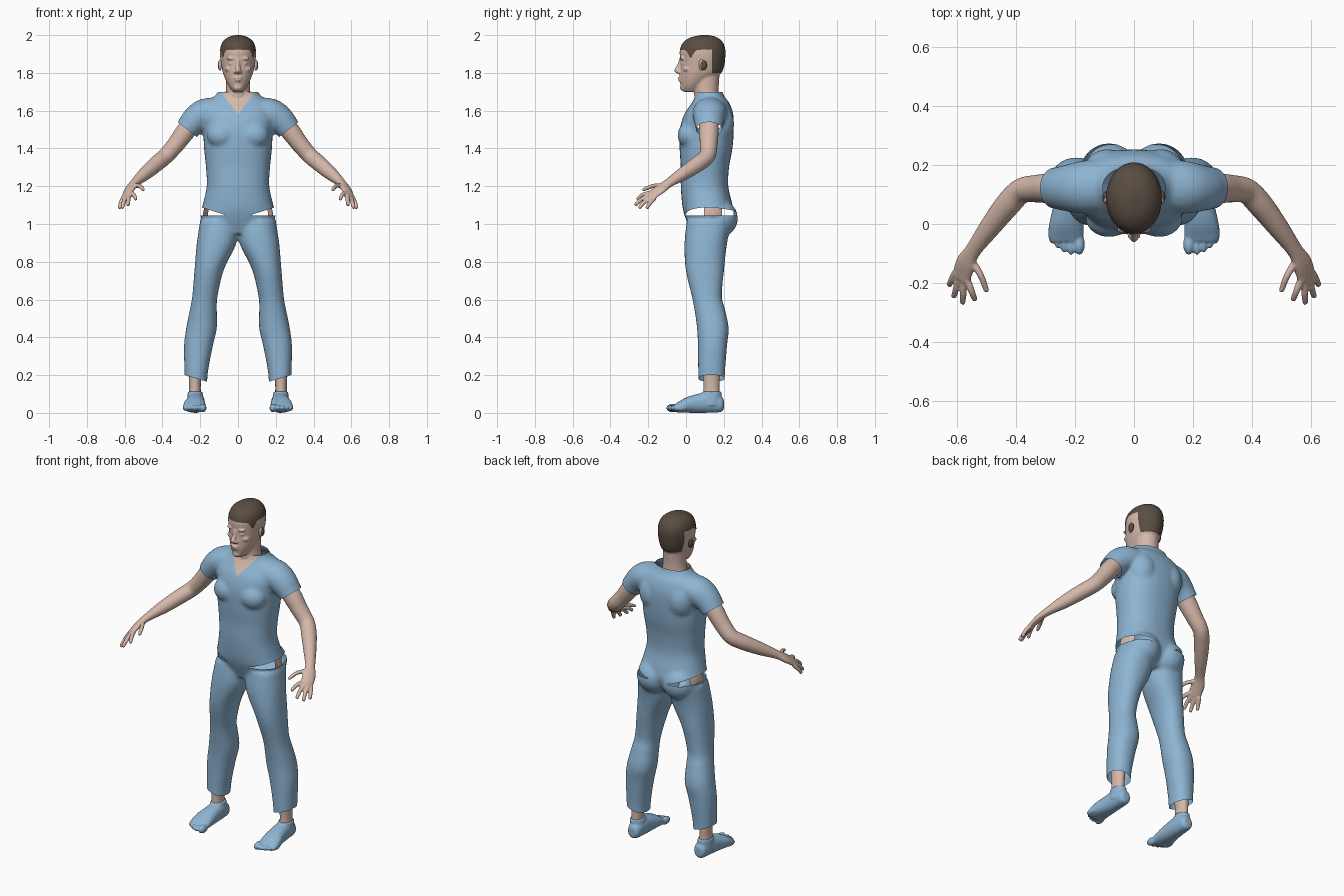
import bpy, bmesh, math
from mathutils import Vector, Matrix

cube = bpy.data.objects.get("Cube")
if cube:
    bpy.data.objects.remove(cube, do_unlink=True)

X, Y, Z = Vector((1, 0, 0)), Vector((0, 1, 0)), Vector((0, 0, 1))
SIDES = (1, -1)


def material(name, color):
    mat = bpy.data.materials.new(name)
    mat.use_nodes = True
    mat.diffuse_color = (*color, 1)
    mat.node_tree.nodes["Principled BSDF"].inputs["Base Color"].default_value = (*color, 1)
    return mat


CLOTH = material("blue cloth", (0.27, 0.46, 0.65))
SKIN = material("skin", (0.67, 0.48, 0.4))
HAIR = material("dark brown hair", (0.1, 0.075, 0.055))


def spline(rows, steps=5):
    """Smoothly interpolate section rows (x, y, z, half width, half depth)."""
    out = []
    for i in range(len(rows) - 1):
        p0, p1 = rows[max(i - 1, 0)], rows[i]
        p2, p3 = rows[i + 1], rows[min(i + 2, len(rows) - 1)]
        for s in range(steps):
            t = s / steps
            out.append([b + t * ((c - a) + t * ((2 * a - 5 * b + 4 * c - d)
                        + t * (3 * b - a - 3 * c + d))) / 2
                        for a, b, c, d in zip(p0, p1, p2, p3)])
    out.append(list(rows[-1]))
    return out


def loft(bm, rows, frame=(X, Y), side=None, sx=1, power=2, count=32):
    """Closed tube through oval sections, in a fixed frame or following its path."""
    rows = spline(rows)
    rings = []
    for i, (x, y, z, a, b) in enumerate(rows):
        u, v = frame
        if side:
            t = (Vector(rows[min(i + 1, len(rows) - 1)][:3]) - Vector(rows[max(i - 1, 0)][:3])).normalized()
            u = (side - t * side.dot(t)).normalized()
            v = t.cross(u)
        ring = []
        for k in range(count):
            ang = math.tau * k / count
            c, s = math.cos(ang), math.sin(ang)
            c = math.copysign(abs(c) ** (2 / power), c)
            s = math.copysign(abs(s) ** (2 / power), s)
            p = Vector((x, y, z)) + u * (a * c) + v * (b * s)
            ring.append(bm.verts.new((p.x * sx, p.y, p.z)))
        rings.append(ring)
    for lo, hi in zip(rings, rings[1:]):
        for k in range(count):
            n = (k + 1) % count
            bm.faces.new((lo[k], lo[n], hi[n], hi[k]))
    bm.faces.new(rings[0])
    bm.faces.new(rings[-1])


def ball(bm, center, radii):
    mat = Matrix.Translation(center) @ Matrix.Diagonal((*radii, 1))
    bmesh.ops.create_uvsphere(bm, u_segments=24, v_segments=16, radius=1, matrix=mat)


def finish(bm, name, mats, voxel=0, smooth=0):
    """Make an object; optionally fuse its pieces into one smooth skin."""
    bmesh.ops.recalc_face_normals(bm, faces=bm.faces)
    mesh = bpy.data.meshes.new(name)
    bm.to_mesh(mesh)
    bm.free()
    obj = bpy.data.objects.new(name, mesh)
    bpy.context.collection.objects.link(obj)
    if voxel:
        fuse = obj.modifiers.new("fuse", "REMESH")
        fuse.mode, fuse.voxel_size = "VOXEL", voxel
        relax = obj.modifiers.new("relax", "SMOOTH")
        relax.factor, relax.iterations = 0.5, smooth
        graph = bpy.context.evaluated_depsgraph_get()
        fused = bpy.data.meshes.new_from_object(obj.evaluated_get(graph))
        obj.modifiers.clear()
        obj.data = fused
        bpy.data.meshes.remove(mesh)
        fused.name = name
    obj.data.materials.clear()
    for mat in mats:
        obj.data.materials.append(mat)
    obj.data.shade_smooth()
    return obj


def carve(obj, planes, remove, index):
    """Cut along planes, drop the faces chosen by one rule, colour by another."""
    bm = bmesh.new()
    bm.from_mesh(obj.data)
    for co, no in planes:
        bmesh.ops.bisect_plane(bm, geom=bm.verts[:] + bm.edges[:] + bm.faces[:],
                               plane_co=co, plane_no=no, dist=1e-5)
    gone = [f for f in bm.faces if remove(f.calc_center_median())]
    bmesh.ops.delete(bm, geom=gone, context="FACES")
    for f in bm.faces:
        f.material_index = index(f.calc_center_median())
    bm.to_mesh(obj.data)
    bm.free()


# Clothing: torso, legs and sleeves fused together
bm = bmesh.new()
loft(bm, [(0, .115, .95, .1, .085), (0, .122, 1.04, .198, .128), (0, .113, 1.1, .187, .133),
          (0, .098, 1.2, .166, .126), (0, .1, 1.3, .17, .128), (0, .106, 1.4, .18, .14),
          (0, .11, 1.5, .185, .143), (0, .12, 1.58, .195, .13), (0, .13, 1.64, .17, .1),
          (0, .125, 1.68, .12, .075), (0, .12, 1.73, .09, .068)], power=2.3)
for sx in SIDES:
    loft(bm, [(.1, .125, 1.02, .1, .12), (.113, .105, .9, .105, .113), (.152, .1, .76, .078, .102),
              (.175, .11, .62, .067, .08), (.183, .125, .55, .071, .081), (.193, .142, .45, .081, .084),
              (.21, .14, .35, .076, .077), (.222, .135, .2, .061, .071), (.222, .135, .08, .061, .071)],
         sx=sx, power=2.2)
    loft(bm, [(.08, .13, 1.6, .09, .07), (.17, .125, 1.585, .09, .08), (.225, .122, 1.55, .08, .075),
              (.27, .122, 1.5, .07, .064), (.33, .12, 1.43, .065, .06)], side=Y, sx=sx)
    ball(bm, (.085 * sx, .175, 1.03), (.1, .1, .1))
    ball(bm, (.085 * sx, .02, 1.47), (.08, .065, .07))
    ball(bm, (.09 * sx, .17, 1.53), (.085, .085, .11))
clothing = finish(bm, "clothing", [CLOTH, SKIN], .01, 6)

SLEEVE, CUFF = Vector((.268, .12, 1.5)), Vector((.61, 0, -.79))


def hem(x):
    return .2 - .3 * (.28 - x)


def slit(x):
    return 1.087 - .32 * (.19 - x)


def neckline(x):
    return 1.58 + 1.33 * x


def opening(c):
    p = Vector((abs(c.x), c.y, c.z))
    return (p.z < hem(p.x) or p.z > 1.7
            or (p.x > .2 and p.z > 1.3 and (p - SLEEVE).dot(CUFF) > 0)
            or (p.x > .07 and 1.045 < p.z < slit(p.x)))


def bare_chest(c):
    return int(c.y < .1 and c.z > neckline(abs(c.x)))


planes = [((0, 0, 1.7), Z), ((0, 0, 1.045), Z)]
for sx in SIDES:
    planes.append(((SLEEVE.x * sx, SLEEVE.y, SLEEVE.z), (CUFF.x * sx, 0, CUFF.z)))
    for line in (hem, slit, neckline):
        slope = line(1) - line(0)
        planes.append(((0, 0, line(0)), (-slope * sx, 0, 1)))
carve(clothing, planes, opening, bare_chest)

# Head, neck and face
bm = bmesh.new()
loft(bm, [(0, .115, 1.58, .07, .07), (0, .11, 1.66, .07, .066), (0, .107, 1.72, .064, .066),
          (0, .105, 1.82, .065, .075)])
loft(bm, [(0, .025, 1.7, .026, .04), (0, .032, 1.725, .045, .058), (0, .052, 1.76, .064, .085),
          (0, .077, 1.8, .08, .11), (0, .086, 1.84, .088, .117), (0, .088, 1.88, .094, .12),
          (0, .088, 1.92, .095, .121), (0, .09, 1.96, .084, .106), (0, .095, 1.988, .054, .07),
          (0, .1, 2.001, .012, .016)])
loft(bm, [(0, -.026, 1.875, .009, .01), (0, -.034, 1.845, .01, .012), (0, -.046, 1.812, .015, .016),
          (0, -.036, 1.797, .012, .012)], count=16)
ball(bm, (0, -.032, 1.773), (.022, .011, .007))
ball(bm, (0, -.03, 1.76), (.019, .012, .007))
ball(bm, (0, -.012, 1.722), (.026, .02, .018))
for sx in SIDES:
    ball(bm, (.034 * sx, -.019, 1.876), (.026, .013, .008))
    ball(bm, (.034 * sx, -.014, 1.85), (.015, .011, .008))
    ball(bm, (.045 * sx, .005, 1.82), (.025, .022, .016))
    ball(bm, (.014 * sx, -.038, 1.805), (.009, .011, .008))
head = finish(bm, "head", [SKIN, HAIR], .005, 3)


def hairline(c):
    fringe = 1.922 - .04 * math.exp(-((c.y - .025) / .018) ** 2)
    return int(c.z > 1.8 and (c.y > .137 or c.z > fringe))


carve(head, [((0, 0, 1.8), Z), ((0, .137, 0), Y)], lambda c: False, hairline)

# Arms and hands
PALM = Vector((.78, .5, -.41)).normalized()
FINGERS = {
    "index": [(.567, -.19, 1.164), (.552, -.228, 1.155), (.541, -.257, 1.132)],
    "middle": [(.58, -.185, 1.155), (.58, -.234, 1.132), (.582, -.267, 1.102)],
    "ring": [(.594, -.178, 1.147), (.604, -.218, 1.118), (.612, -.246, 1.087)],
    "pinky": [(.606, -.165, 1.14), (.62, -.19, 1.112), (.627, -.207, 1.085)],
    "thumb": [(.558, -.115, 1.2), (.522, -.172, 1.202), (.502, -.224, 1.182)],
}
for sx, label in zip(SIDES, ("left", "right")):
    bm = bmesh.new()
    loft(bm, [(.19, .122, 1.59, .05, .05), (.27, .121, 1.5, .053, .051), (.33, .12, 1.42, .047, .046),
              (.383, .112, 1.36, .043, .043), (.43, .065, 1.32, .043, .042), (.49, -.012, 1.268, .036, .036),
              (.547, -.09, 1.218, .028, .022), (.572, -.135, 1.186, .037, .018),
              (.588, -.185, 1.15, .036, .014)], side=PALM, sx=sx)
    for points in FINGERS.values():
        tip = Vector(points[-1])
        end = tip + (tip - Vector(points[1])) * .12
        rows = [(*p, r, r) for p, r in zip(points, (.013, .0115, .0095))]
        loft(bm, rows + [(*end, .004, .004)], side=PALM, sx=sx, count=12)
    finish(bm, label + "_arm", [SKIN], .005, 3)

    # Ears: dark shell with a small bare rim
    bm = bmesh.new()
    ball(bm, (.097 * sx, .092, 1.84), (.01, .019, .026))
    finish(bm, label + "_ear", [HAIR])
    bm = bmesh.new()
    ball(bm, (.094 * sx, .082, 1.842), (.009, .014, .03))
    finish(bm, label + "_ear_rim", [SKIN])

    # Feet with toes
    bm = bmesh.new()
    loft(bm, [(.222, .2, .045, .02, .025), (.222, .185, .047, .036, .042), (.222, .13, .056, .044, .055),
              (.225, .06, .05, .05, .05), (.23, 0, .041, .058, .04), (.231, -.045, .029, .059, .026),
              (.23, -.06, .026, .052, .02)], frame=(X, Z), sx=sx, power=2.2)
    loft(bm, [(.225, .13, .04, .045, .06), (.226, .133, .085, .042, .056), (.227, .137, .113, .038, .05)], sx=sx)
    for x, tip, r in ((.186, -.103, .019), (.214, -.104, .014), (.237, -.096, .0135),
                      (.259, -.082, .013), (.279, -.065, .0125)):
        ball(bm, (x * sx, tip + .034, .026), (r, .036, r * 1.2))
    finish(bm, label + "_foot", [CLOTH], .005, 3)

    # Ankles
    bm = bmesh.new()
    loft(bm, [(.228, .135, .08, .034, .046), (.228, .135, .15, .031, .042), (.225, .135, .3, .042, .05)], sx=sx)
    finish(bm, label + "_ankle", [SKIN])

    # Hip skin seen through the waist slit
    bm = bmesh.new()
    loft(bm, [(0, .12, 1.0, .184, .12), (0, .12, 1.06, .184, .12), (0, .115, 1.12, .17, .118)], power=2.3)
    hip = finish(bm, label + "_hip", [SKIN])
    carve(hip, [((0, .095, 0), Y), ((0, .19, 0), Y)],
          lambda c: c.x * sx < .1 or not .095 < c.y < .19, lambda c: 0)
